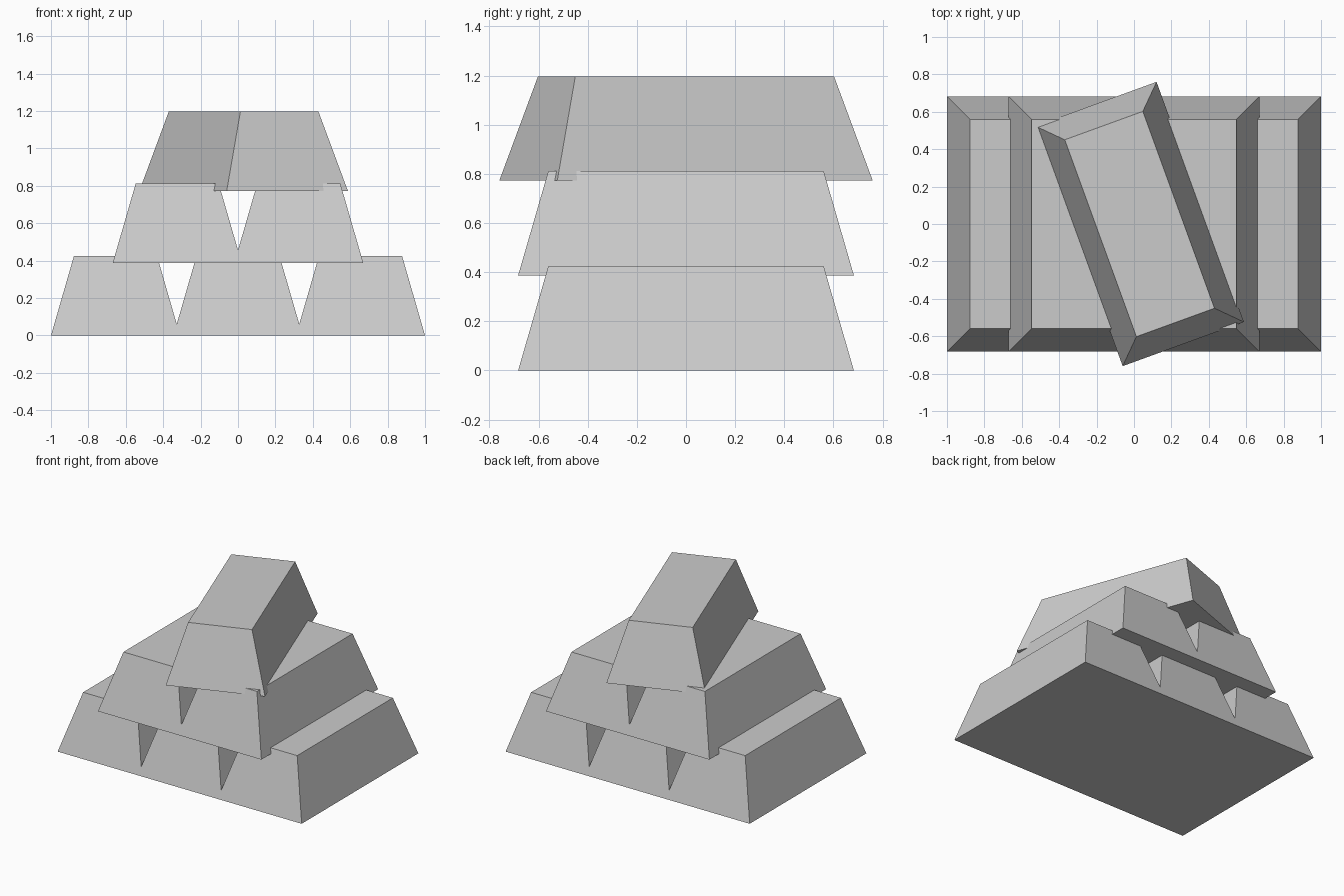
import bpy
import bmesh
from math import radians
from mathutils import Matrix

cube = bpy.data.objects.get("Cube")
if cube:
    bpy.data.objects.remove(cube, do_unlink=True)

# Ingot proportions: half width, half depth, height, inset of the top edge
HALF_W, HALF_D, HEIGHT, INSET = 0.345, 0.683, 0.425, 0.123

grey = bpy.data.materials.new("plain_grey")
grey.use_nodes = True
colour = (0.6, 0.6, 0.6, 1)
grey.diffuse_color = colour
grey.node_tree.nodes["Principled BSDF"].inputs["Base Color"].default_value = colour


def ingot(name, x, z, turn=0):
    """Tapered bar standing on height z, turned about its upright axis."""
    bm = bmesh.new()
    bmesh.ops.create_cube(bm, size=2)
    for v in bm.verts:
        inset = INSET if v.co.z > 0 else 0
        v.co.x *= HALF_W - inset
        v.co.y *= HALF_D - inset
        v.co.z = HEIGHT if v.co.z > 0 else 0
    bm.transform(Matrix.Translation((x, 0, z)) @ Matrix.Rotation(radians(turn), 4, "Z"))
    mesh = bpy.data.meshes.new(name)
    bm.to_mesh(mesh)
    bm.free()
    mesh.materials.append(grey)
    bpy.context.collection.objects.link(bpy.data.objects.new(name, mesh))


# Bottom row of three
for side, x in (("right", -0.655), ("middle", 0), ("left", 0.655)):
    ingot(f"bottom_{side}_ingot", x, 0)

# Second row of two, sunk slightly into the row below
for side, x in (("right", -0.325), ("left", 0.325)):
    ingot(f"upper_{side}_ingot", x, 0.387)

# Single turned ingot on top
ingot("top_ingot", 0.03, 0.772, turn=20)
